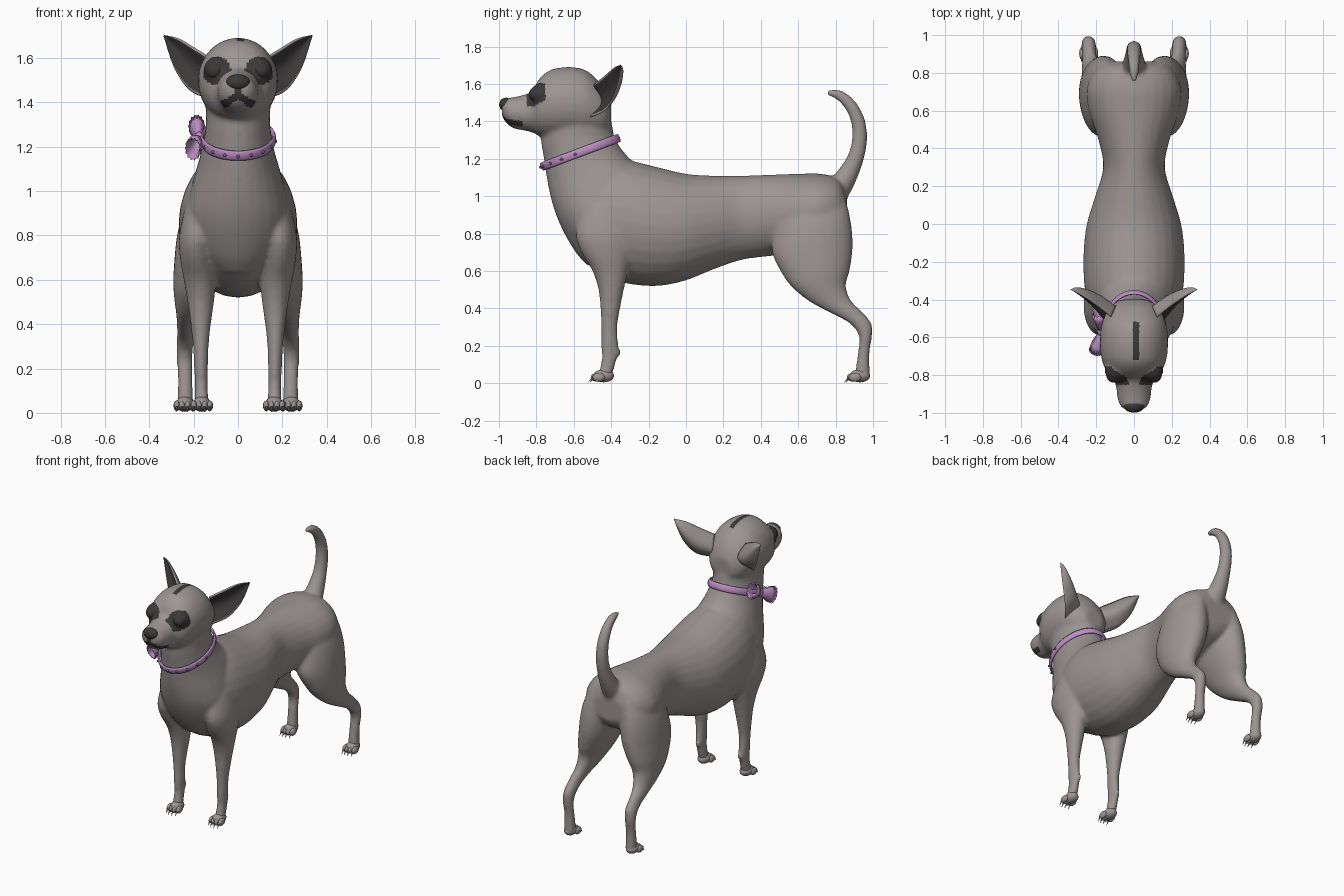
import bpy, bmesh, math
from mathutils import Vector

cube = bpy.data.objects.get("Cube")
if cube:
    bpy.data.objects.remove(cube, do_unlink=True)


def material(name, rgb):
    m = bpy.data.materials.new(name)
    m.use_nodes = True
    m.diffuse_color = (*rgb, 1)
    bsdf = m.node_tree.nodes["Principled BSDF"]
    bsdf.inputs["Base Color"].default_value = (*rgb, 1)
    bsdf.inputs["Roughness"].default_value = 0.8
    return m


coat = material("grey_coat", (0.33, 0.30, 0.29))
dark = material("dark_markings", (0.045, 0.04, 0.04))
lilac = material("lilac_ribbon", (0.51, 0.27, 0.54))
stud_mat = material("plum_studs", (0.22, 0.10, 0.24))


def make_object(name, bm, *mats):
    bmesh.ops.recalc_face_normals(bm, faces=bm.faces[:])
    mesh = bpy.data.meshes.new(name)
    bm.to_mesh(mesh)
    bm.free()
    for m in mats:
        mesh.materials.append(m)
    mesh.shade_smooth()
    obj = bpy.data.objects.new(name, mesh)
    bpy.context.collection.objects.link(obj)
    return obj


def spline(rows, steps=4):
    """Catmull-Rom interpolation through rows of numbers."""
    rows = [Vector(r) for r in rows]
    out = []
    for i in range(len(rows) - 1):
        p0, p1 = rows[max(i - 1, 0)], rows[i]
        p2, p3 = rows[i + 1], rows[min(i + 2, len(rows) - 1)]
        for k in range(steps):
            t = k / steps
            out.append(p1 + 0.5 * t * ((p2 - p0) + t * ((2 * p0 - 5 * p1 + 4 * p2 - p3)
                                       + t * (3 * (p1 - p2) + p3 - p0))))
    return out + [rows[-1]]


def ring(center, u, v, n=28, pleat=0.0):
    pts = []
    for i in range(n):
        a = math.tau * i / n
        r = 1 + (pleat if i % 2 else -pleat)
        pts.append(Vector(center) + r * (math.cos(a) * Vector(u) + math.sin(a) * Vector(v)))
    return pts


def loft(bm, rings, caps=True, closed=False):
    vs = [[bm.verts.new(p) for p in r] for r in rings]
    n = len(vs[0])
    for a, b in zip(vs, vs[1:] + (vs[:1] if closed else [])):
        for i in range(n):
            bm.faces.new((a[i], a[(i + 1) % n], b[(i + 1) % n], b[i]))
    if caps and not closed:
        bm.faces.new(vs[0])
        bm.faces.new(vs[-1])


def upright(bm, rows, s=1):
    """Horizontal sections: z, front y, back y, inner x, outer x."""
    loft(bm, [ring((s * (x0 + x1) / 2, (f + b) / 2, z), ((x1 - x0) / 2, 0, 0), (0, (b - f) / 2, 0))
              for z, f, b, x0, x1 in spline(rows)])


def lengthwise(bm, rows):
    """Sections along y: y, top z, bottom z, half width."""
    loft(bm, [ring((0, y, (t + b) / 2), (w, 0, 0), (0, 0, (t - b) / 2))
              for y, t, b, w in spline(rows)])


def ball(bm, center, size, segs=20):
    new = bmesh.ops.create_uvsphere(bm, u_segments=segs, v_segments=segs // 2 + 2, radius=1)["verts"]
    for v in new:
        v.co = Vector(center) + Vector([c * k for c, k in zip(v.co, size)])


# Body masses: trunk, head, neck
bm = bmesh.new()
lengthwise(bm, [(-.66, 1.05, .82, .1), (-.6, 1.12, .72, .17), (-.5, 1.15, .62, .22),
                (-.4, 1.19, .56, .25), (-.3, 1.19, .53, .265), (-.15, 1.155, .52, .267),
                (0, 1.12, .55, .25), (.15, 1.11, .61, .205), (.3, 1.11, .66, .163),
                (.45, 1.115, .68, .19), (.6, 1.12, .7, .24), (.72, 1.12, .73, .25),
                (.82, 1.09, .78, .2), (.86, 1.0, .84, .12)])
lengthwise(bm, [(-.4, 1.5, 1.36, .07), (-.44, 1.58, 1.32, .13), (-.52, 1.665, 1.3, .168),
                (-.6, 1.69, 1.3, .18), (-.68, 1.687, 1.305, .178), (-.74, 1.668, 1.31, .165),
                (-.79, 1.62, 1.325, .14), (-.82, 1.565, 1.34, .112), (-.86, 1.545, 1.35, .095),
                (-.92, 1.53, 1.362, .088), (-.96, 1.525, 1.39, .075), (-.985, 1.51, 1.43, .045)])
upright(bm, [(z, f, b, -w, w) for z, f, b, w in (
    (1.45, -.72, -.42, .14), (1.38, -.765, -.395, .145), (1.3, -.775, -.375, .145),
    (1.2, -.76, -.3, .16), (1.1, -.745, -.18, .188), (1, -.725, -.18, .215),
    (.9, -.695, -.2, .232), (.8, -.65, -.2, .22), (.7, -.59, -.25, .17), (.63, -.53, -.3, .1))])
# Tail
tail = spline([(.8, 1.02, .07), (.855, 1.1, .058), (.905, 1.2, .045), (.928, 1.3, .041),
               (.92, 1.4, .038), (.88, 1.485, .034), (.82, 1.54, .028), (.755, 1.555, .016)])
rings = []
for i, (y, z, r) in enumerate(tail):
    d = (tail[min(i + 1, len(tail) - 1)] - tail[max(i - 1, 0)]).xy.normalized()
    rings.append(ring((0, y, z), (r, 0, 0), (0, -d.y * r, d.x * r)))
loft(bm, rings)
# Legs and eye sockets, both sides
for s in (-1, 1):
    upright(bm, [(1, .56, .85, .05, .2), (.9, .5, .875, .04, .25), (.8, .47, .89, .035, .275),
                 (.7, .46, .89, .05, .286), (.6, .505, .875, .09, .292), (.52, .56, .855, .13, .288),
                 (.44, .655, .885, .17, .278), (.38, .765, .945, .195, .275), (.32, .875, .992, .2, .276),
                 (.25, .925, .995, .205, .277), (.15, .917, .98, .205, .272), (.03, .9, .985, .2, .275)], s)
    upright(bm, [(.95, -.56, -.28, .08, .235), (.8, -.59, -.28, .1, .265), (.7, -.56, -.29, .11, .262),
                 (.6, -.5, -.31, .1, .245), (.5, -.468, -.332, .108, .228), (.4, -.458, -.352, .122, .214),
                 (.3, -.453, -.367, .132, .203), (.2, -.453, -.362, .135, .198),
                 (.12, -.452, -.372, .136, .195), (.03, -.475, -.4, .13, .198)], s)
    ball(bm, (s * .163, -.367, .165), (.02, .02, .025))
    ball(bm, (s * .095, -.775, 1.545), (.062, .06, .06))
body = make_object("body", bm, coat, dark)
bpy.ops.object.select_all(action="DESELECT")
bpy.context.view_layer.objects.active = body
body.select_set(True)
blend = body.modifiers.new("blend", "REMESH")
blend.mode = "VOXEL"
blend.voxel_size = 0.011
soften = body.modifiers.new("soften", "SMOOTH")
soften.factor = 0.5
soften.iterations = 10
for name in ("blend", "soften"):
    bpy.ops.object.modifier_apply(modifier=name)
body.data.shade_smooth()


def is_marking(p):
    x = abs(p.x)
    eye = -.85 < p.y < -.75 and ((x - .097) / .066) ** 2 + ((p.z - 1.543) / .063) ** 2 < 1
    lips = p.y < -.87 and x < .092 and abs(p.z - 1.43 + .65 * x) < .014 + .15 * x
    groove = p.y < -.9 and x < .012 and 1.41 < p.z < 1.48
    crown = p.z > 1.6 and -.72 < p.y < -.52 and abs(p.x - .012) < .018
    return eye or lips or groove or crown


for f in body.data.polygons:
    f.material_index = int(is_marking(f.center))

# Nose and eyes
bm = bmesh.new()
ball(bm, (0, -.962, 1.49), (.056, .037, .037))
make_object("nose", bm, dark)
for side, s in (("right", -1), ("left", 1)):
    bm = bmesh.new()
    ball(bm, (s * .105, -.798, 1.545), (.042, .042, .04))
    make_object(side + "_eye", bm, dark)

    # Ear: cupped shell between an upper and a lower edge
    bm = bmesh.new()
    upper = spline([(.12, -.49, 1.6), (.185, -.44, 1.64), (.265, -.385, 1.687), (.332, -.348, 1.703)])
    lower = spline([(.15, -.52, 1.42), (.225, -.43, 1.46), (.29, -.375, 1.56), (.335, -.345, 1.698)])
    back_dir = Vector((-.45, .85, -.1))
    n, rings = 10, []
    for k, (a, b) in enumerate(zip(upper, lower)):
        depth = 0.085 * (1 - k / (len(upper) - 1)) ** 0.6
        arc = [(j / n, math.sin(math.pi * j / n)) for j in range(n + 1)]
        shell = [a.lerp(b, t) + back_dir * depth * h for t, h in arc]
        cup = [a.lerp(b, .06 + .88 * t) + back_dir * (depth * .62 * h - .002) for t, h in reversed(arc)]
        rings.append([Vector((s * p.x, p.y, p.z)) for p in shell + cup])
    loft(bm, rings)
    bm.faces.ensure_lookup_table()
    per = 2 * n + 2
    for i, f in enumerate(bm.faces[:per * (len(rings) - 1)]):
        f.material_index = int(n < i % per < per - 1)
    make_object(side + "_ear", bm, coat, dark)

    # Paws with four toes and claws
    for pair, x, y in (("front", .163, -.455), ("hind", .24, .915)):
        bm = bmesh.new()
        ball(bm, (s * x, y + .015, .04), (.04, .055, .035))
        for i in range(4):
            off = i - 1.5
            tx, ty = s * x + off * .024, y - .025 + abs(off) * .009
            ball(bm, (tx, ty, .032), (.0145, .034, .024), 12)
            claw = Vector((tx, ty - .03, .026))
            tip = claw + Vector((0, -.018, -.022))
            loft(bm, [ring(claw, (.006, 0, 0), (0, 0, .007), 6), ring(tip, (.001, 0, 0), (0, 0, .001), 6)])
        make_object(f"{side}_{pair}_paw", bm, coat)

# Collar: tilted band around the neck
center, along = Vector((0, -.565, 1.235)), Vector((0, .203, .076))
across, normal = Vector((.163, 0, 0)), Vector((0, -.35, .937))
bm, studs = bmesh.new(), bmesh.new()
rings = []
for i in range(64):
    a = math.tau * i / 64
    out = across * math.sin(a) + along * math.cos(a)
    rings.append(ring(center + out, out.normalized() * .009, normal * .024, 10))
loft(bm, rings, closed=True)
make_object("collar", bm, lilac)
for i in range(-4, 5):
    a = math.pi + i * .36
    ball(studs, center + (across * math.sin(a) + along * math.cos(a)) * 1.045, (.008,) * 3, 10)
make_object("collar_studs", studs, stud_mat)

# Bow: two pleated open loops and a knot on the right side
knot = Vector((-.175, -.57, 1.238))
for name, end in (("bow_rear_loop", (-.187, -.465, 1.295)), ("bow_front_loop", (-.203, -.675, 1.19))):
    bm = bmesh.new()
    d = Vector(end) - knot
    side_axis = d.cross(Vector((1, 0, 0))).normalized()
    thick = d.cross(side_axis).normalized()
    loft(bm, [ring(knot + d * t, side_axis * .054 * r, thick * .036 * r, 28, .07)
              for t, r in ((0, .25), (.3, .55), (.65, .9), (1, 1), (.95, .86), (.5, .6), (.25, .3))])
    make_object(name, bm, lilac)
bm = bmesh.new()
ball(bm, knot, (.02, .026, .03))
make_object("bow_knot", bm, lilac)
